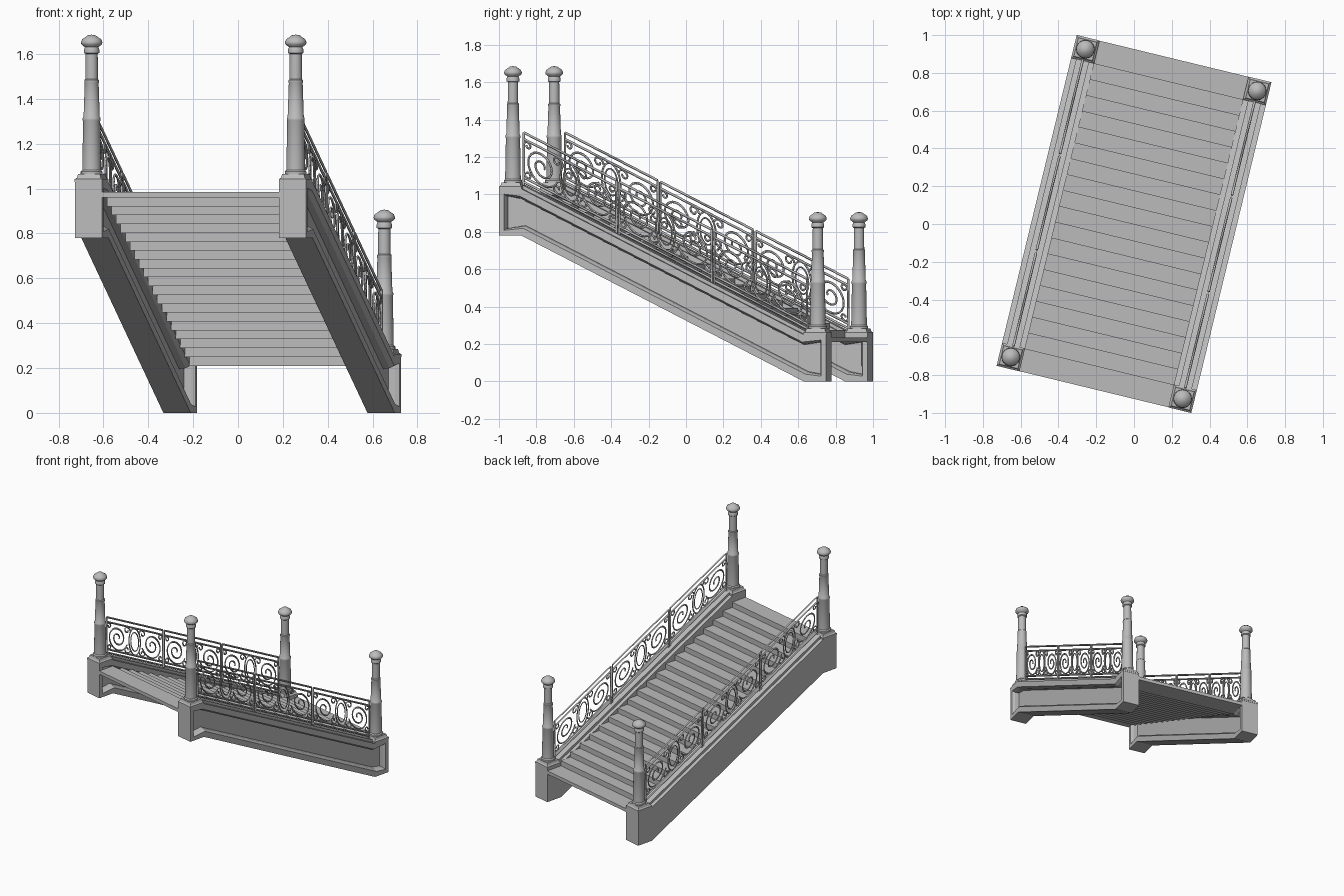
import bpy, bmesh, math
from mathutils import Matrix, Vector

if "Cube" in bpy.data.objects:
    bpy.data.objects.remove(bpy.data.objects["Cube"], do_unlink=True)

TURN = Matrix.Rotation(math.radians(-13.62), 4, 'Z')
SIDE = 0.468            # stringer centre line
HALF = 0.0625           # half stringer width
END, KNEE = 0.90, 0.777  # plan end and start of the slope
HIGH, LOW = 1.03, 0.25  # block tops
SLOPE = (HIGH - LOW) / (2 * KNEE)

stone = bpy.data.materials.new("grey_stone")
stone.use_nodes = True
GREY = (0.5, 0.5, 0.5, 1)
stone.diffuse_color = GREY
stone.node_tree.nodes["Principled BSDF"].inputs["Base Color"].default_value = GREY


def place(name, data, loc=(0, 0, 0), smooth=False):
    ob = bpy.data.objects.new(name, data)
    bpy.context.collection.objects.link(ob)
    data.materials.append(stone)
    ob.matrix_world = TURN @ Matrix.Translation(loc)
    if smooth:
        bpy.ops.object.select_all(action='DESELECT')
        ob.select_set(True)
        bpy.context.view_layer.objects.active = ob
        bpy.ops.object.shade_smooth_by_angle(angle=math.radians(40))
    return ob


def finish(bm, name):
    bmesh.ops.recalc_face_normals(bm, faces=bm.faces)
    me = bpy.data.meshes.new(name)
    bm.to_mesh(me)
    bm.free()
    return me


def extrude_profile(name, points, half, panel=False):
    """Extrude a (y, z) outline across x; optionally sink a panel in the +x face."""
    bm = bmesh.new()
    face = bm.faces.new([bm.verts.new((-half, y, z)) for y, z in points])
    res = bmesh.ops.extrude_face_region(bm, geom=[face])
    moved = [v for v in res["geom"] if isinstance(v, bmesh.types.BMVert)]
    bmesh.ops.translate(bm, verts=moved, vec=(2 * half, 0, 0))
    bmesh.ops.recalc_face_normals(bm, faces=bm.faces)
    if panel:
        front = [f for f in bm.faces if f.normal.x > 0.9]
        bmesh.ops.inset_region(bm, faces=front, thickness=0.04)
        bmesh.ops.inset_region(bm, faces=front, thickness=0.012, depth=-0.02)
        bmesh.ops.inset_region(bm, faces=front, thickness=0.003, depth=-0.03)
    return finish(bm, name)


# Stringers with end blocks and a sunk panel on one face
outline = [(-END, 0.78), (-KNEE, 0.78), (KNEE, 0), (END, 0),
           (END, LOW), (KNEE, LOW), (-KNEE, HIGH), (-END, HIGH)]
stringer = extrude_profile("stringer", outline, HALF, panel=True)
# Raised curb under each railing
curb = extrude_profile("curb", [(-KNEE, HIGH - 0.01), (KNEE, LOW - 0.01),
                                (KNEE, LOW + 0.02), (-KNEE, HIGH + 0.02)], 0.035)

# Flight of steps with both landings, stepped above and below
RISERS, TOP, BOTTOM = 19, 0.985, 0.235
rise, tread = (TOP - BOTTOM) / RISERS, 2 * KNEE / (RISERS - 1)
upper, lower = [(-END, TOP)], [(-END, TOP - 0.025)]
for k in range(RISERS):
    y, z = -KNEE + k * tread, TOP - k * rise
    upper += [(y, z), (y, z - rise)]
    lower += [(y - 0.02, z - 0.025), (y - 0.02, z - rise - 0.025)]
upper.append((END, BOTTOM))
lower.append((END, BOTTOM - 0.025))
place("steps", extrude_profile("steps", upper + lower[::-1], SIDE - HALF + 0.002))


# Newel post: square flared plinth and turned shaft with a domed cap
def plinth_mesh():
    bm = bmesh.new()
    rings = []
    for w, z in [(0.0625, 0), (0.0625, 0.012), (0.055, 0.018), (0.05, 0.034)]:
        rings.append([bm.verts.new((sx * w, sy * w, z))
                      for sx, sy in [(-1, -1), (1, -1), (1, 1), (-1, 1)]])
    for a, b in zip(rings, rings[1:]):
        for i in range(4):
            j = (i + 1) % 4
            bm.faces.new((a[i], a[j], b[j], b[i]))
    bm.faces.new(rings[0][::-1])
    bm.faces.new(rings[-1])
    return finish(bm, "plinth")


def shaft_mesh(segments=24):
    profile = [(0.049, 0.03), (0.049, 0.045), (0.042, 0.052), (0.038, 0.27),
               (0.040, 0.275), (0.040, 0.285), (0.036, 0.29), (0.031, 0.44),
               (0.033, 0.445), (0.033, 0.453), (0.028, 0.458), (0.027, 0.57),
               (0.034, 0.575), (0.034, 0.59), (0.030, 0.60), (0.046, 0.613),
               (0.048, 0.622), (0.042, 0.636), (0.028, 0.645), (0.018, 0.653), (0, 0.656)]
    bm = bmesh.new()
    verts = [bm.verts.new((r, 0, z)) for r, z in profile]
    edges = [bm.edges.new(p) for p in zip(verts, verts[1:])]
    bmesh.ops.spin(bm, geom=verts + edges, cent=(0, 0, 0), axis=(0, 0, 1),
                   angle=2 * math.pi, steps=segments)
    bmesh.ops.remove_doubles(bm, verts=bm.verts, dist=0.0002)
    return finish(bm, "newel_shaft")


# Wrought railing drawn in (run, height) coordinates sheared along the slope
def railing_curve():
    cu = bpy.data.curves.new("railing", 'CURVE')
    cu.dimensions = '3D'
    cu.bevel_depth, cu.bevel_resolution, cu.use_fill_caps = 0.0055, 0, True
    mid = (HIGH + LOW) / 2

    def bar(points, closed=False, thick=1.0):
        sp = cu.splines.new('POLY')
        sp.points.add(len(points) - 1)
        for p, (s, h) in zip(sp.points, points):
            p.co = (0, s, mid - SLOPE * s + h, 1)
            p.radius = thick
        sp.use_cyclic_u = closed

    def arc(cx, cy, rx, ry, a0, a1, shrink=1.0, n=28, flip=1):
        pts = []
        for i in range(n + 1):
            t = i / n
            a, k = math.radians(a0 + (a1 - a0) * t), 1 + (shrink - 1) * t
            pts.append((cx + flip * rx * k * math.cos(a), cy + ry * k * math.sin(a)))
        return pts

    run, panels = 0.787, 3
    width = 2 * run / panels
    for n in range(panels):
        c = -run + width * (n + 0.5)
        w = width / 2 - 0.008
        for h in (0.035, 0.06, 0.265, 0.30):
            bar([(c - w, h), (c + w, h)], thick=1.2)
        for s in (-w, w):
            bar([(c + s, 0.015), (c + s, 0.30)], thick=1.2)
        # Central oval with an inner ring
        bar(arc(c, 0.1625, 0.052, 0.10, 0, 360)[:-1], True)
        bar(arc(c, 0.1625, 0.036, 0.07, 0, 360)[:-1], True, 0.8)
        for f in (-1, 1):
            # Large scroll, counter scroll and corner curls
            bar(arc(c + f * 0.155, 0.1625, 0.092, 0.10, 200, 920, 0.14, 52, f))
            bar(arc(c + f * 0.155, 0.1625, 0.07, 0.075, 20, 380, 0.45, 28, f), thick=0.8)
            bar(arc(c + f * 0.07, 0.235, 0.028, 0.028, 180, -200, 0.3, 18, f))
            bar(arc(c + f * 0.07, 0.09, 0.028, 0.028, 180, 560, 0.3, 18, f))
            bar(arc(c + f * 0.232, 0.24, 0.02, 0.022, 0, 360, 0.4, 14, f))
            bar(arc(c + f * 0.232, 0.085, 0.02, 0.022, 0, -360, 0.4, 14, f))
    return cu


plinth, shaft, railing = plinth_mesh(), shaft_mesh(), railing_curve()
for side, x in (("right", -SIDE), ("left", SIDE)):
    place(side + "_stringer", stringer.copy(), (x, 0, 0))
    place(side + "_curb", curb.copy(), (x, 0, 0))
    place(side + "_railing", railing.copy(), (x, 0, 0))
    for level, y, z in (("upper", -0.8385, HIGH), ("lower", 0.8385, LOW)):
        place(f"{side}_{level}_plinth", plinth.copy(), (x, y, z))
        place(f"{side}_{level}_newel", shaft.copy(), (x, y, z), smooth=True)
